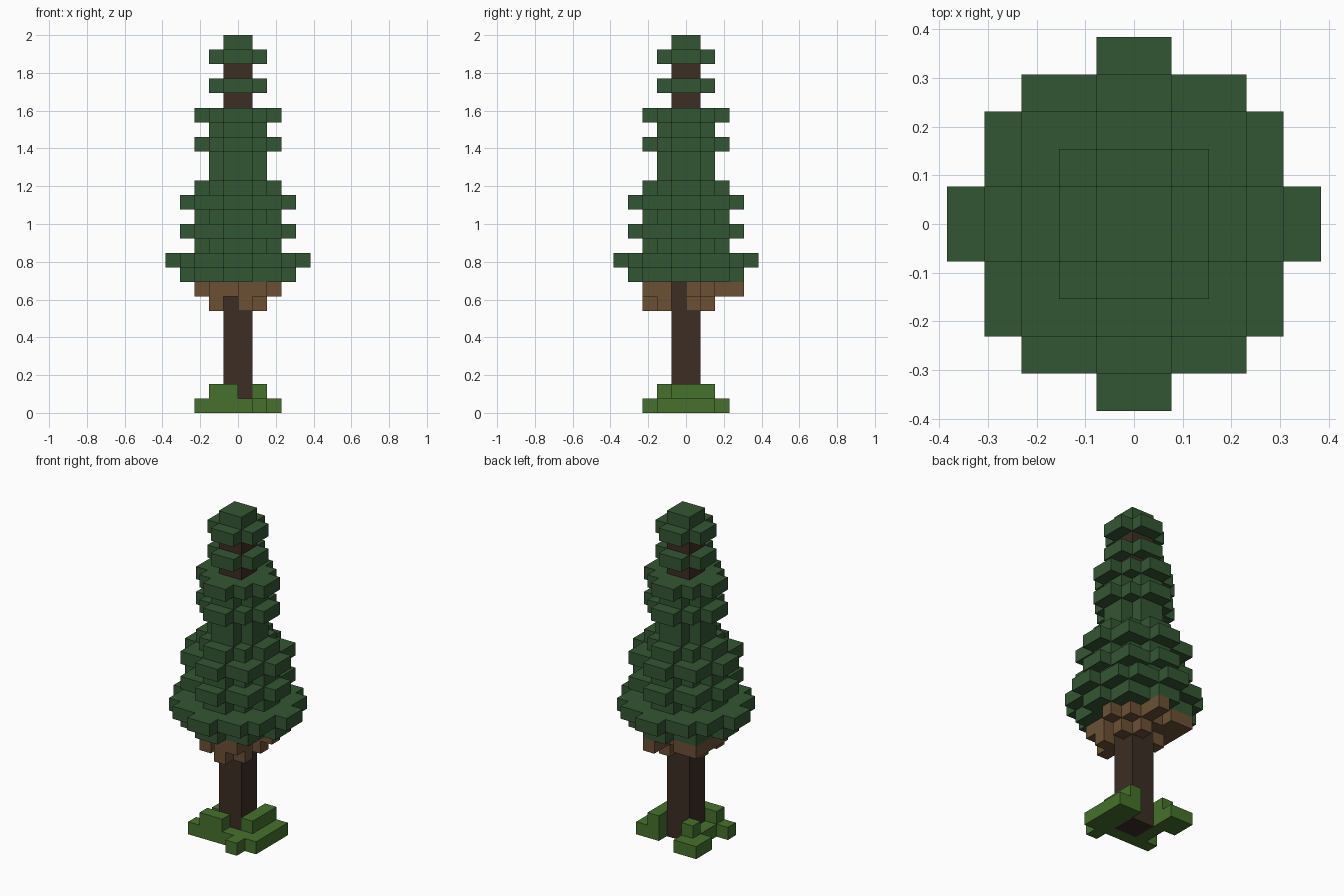
import bpy
import bmesh
from mathutils import Vector

UNIT = 2 / 26  # edge length of one block

cube = bpy.data.objects.get("Cube")
if cube:
    bpy.data.objects.remove(cube, do_unlink=True)


def material(name, rgb):
    mat = bpy.data.materials.new(name)
    mat.use_nodes = True
    mat.diffuse_color = (*rgb, 1)
    bsdf = mat.node_tree.nodes["Principled BSDF"]
    bsdf.inputs["Base Color"].default_value = (*rgb, 1)
    bsdf.inputs["Roughness"].default_value = 0.9
    return mat


def box(x0, x1, y0, y1, z0, z1):
    """Block cells filling a box."""
    return {(x, y, z) for x in range(x0, x1) for y in range(y0, y1) for z in range(z0, z1)}


def layer(z, *rects):
    """One layer of blocks from several rectangles."""
    return set().union(*(box(*r, z, z + 1) for r in rects))


def ring(z, reach):
    """Layer symmetric in x and y; reach[i] is its half depth in column i."""
    cells = set()
    for i, r in enumerate(reach):
        cells |= box(i, i + 1, -r, r, z, z + 1) | box(-i - 1, -i, -r, r, z, z + 1)
    return cells


# Trunk
trunk = box(-1, 1, -1, 1, 0, 25)

# Needle tiers, listed upward from the lowest one
tip, cross, star, wide, skirt = (1,), (2, 1), (3, 2, 1), (4, 3, 3, 1), (5, 4, 4, 3, 1)
tiers = [wide, skirt, star, wide, star, wide, star, cross, cross, star, cross, star,
         None, cross, None, cross, tip]
needles = set()
for level, shape in enumerate(tiers, start=9):
    if shape:
        needles |= ring(level, shape)
needles -= trunk

# Bare twigs under the needles
twigs = layer(7, (-2, -1, -2, -1), (0, 2, -2, -1), (0, 1, -3, -2),
              (1, 2, 0, 1), (0, 1, 1, 2), (-2, -1, 0, 1))
twigs |= layer(8, (-2, 1, -2, 2), (1, 2, -2, -1), (1, 2, 0, 2), (0, 2, -3, -2),
               (-3, -2, -1, 3), (-2, -1, 2, 3), (0, 1, 2, 4), (2, 3, 0, 1))
twigs -= trunk

# Grass clump around the foot
grass = layer(0, (-2, 2, -2, 1), (1, 3, -2, 2), (1, 2, -3, -2),
              (-3, -2, -2, -1), (-3, -1, 1, 3))
grass |= layer(1, (1, 2, -1, 2), (-2, 0, -2, -1), (-2, -1, 1, 2))
grass -= trunk

solid = trunk | needles | twigs | grass


def build(name, cells, mat):
    """Make one object from the exposed sides of its blocks."""
    bm = bmesh.new()
    for cell in sorted(cells):
        centre = Vector(cell) + Vector((0.5, 0.5, 0.5))
        for axis in range(3):
            for sign in (-1, 1):
                normal = Vector((0, 0, 0))
                normal[axis] = sign
                if tuple(int(c + n) for c, n in zip(cell, normal)) in solid:
                    continue
                u = Vector((0, 0, 0))
                u[(axis + 1) % 3] = 0.5
                v = normal.cross(u)
                mid = centre + normal / 2
                corners = (mid - u - v, mid + u - v, mid + u + v, mid - u + v)
                bm.faces.new([bm.verts.new(c * UNIT) for c in corners])
    bmesh.ops.remove_doubles(bm, verts=bm.verts, dist=UNIT / 100)
    mesh = bpy.data.meshes.new(name)
    bm.to_mesh(mesh)
    bm.free()
    mesh.materials.append(mat)
    obj = bpy.data.objects.new(name, mesh)
    bpy.context.collection.objects.link(obj)


build("trunk", trunk, material("dark bark", (0.045, 0.027, 0.018)))
build("needles", needles, material("needle green", (0.034, 0.093, 0.034)))
build("twigs", twigs, material("twig brown", (0.147, 0.081, 0.036)))
build("grass", grass, material("grass green", (0.061, 0.165, 0.026)))
